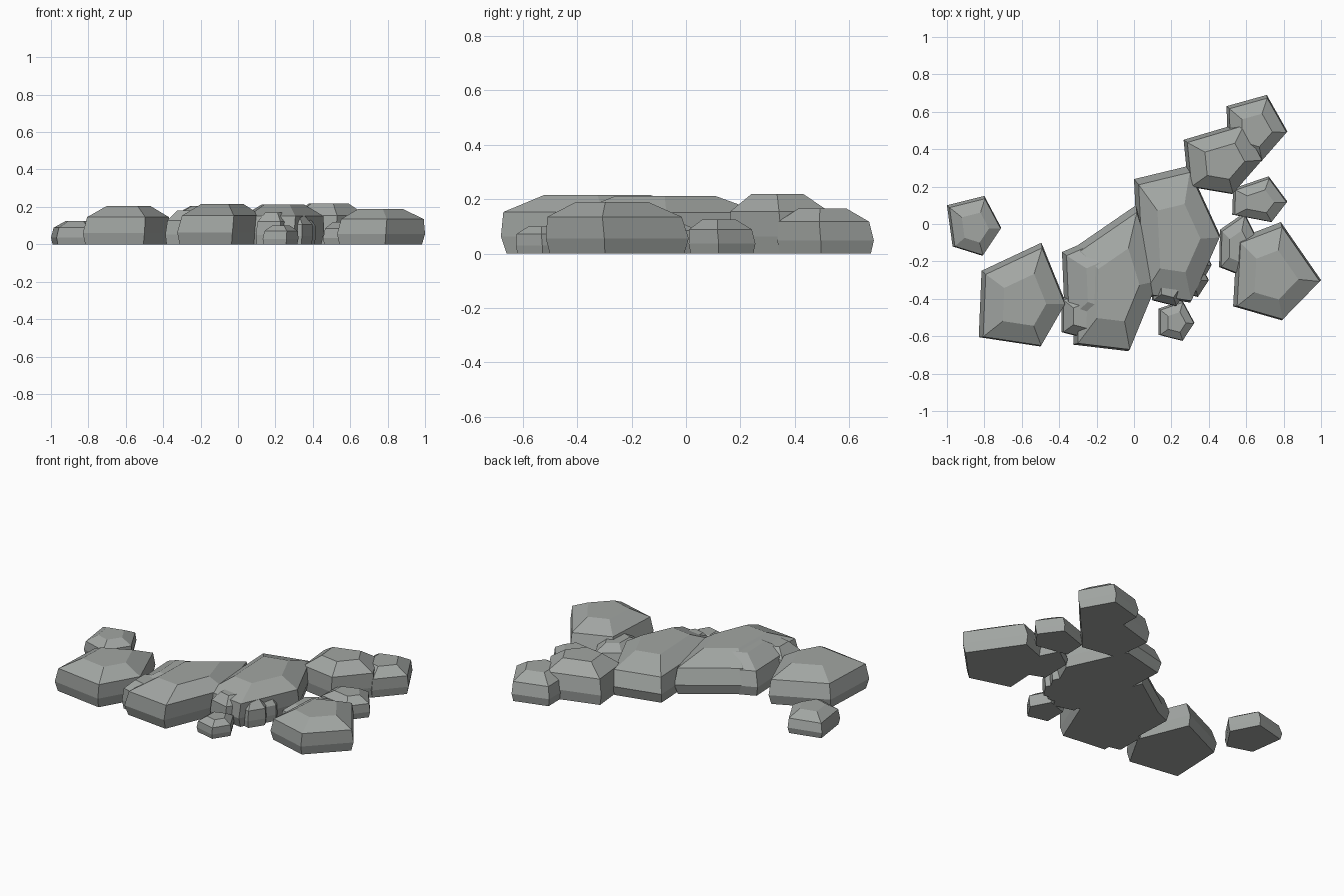
import bpy, bmesh
from mathutils import Vector

if "Cube" in bpy.data.objects:
    bpy.data.objects.remove(bpy.data.objects["Cube"])

stone = bpy.data.materials.new("grey stone")
stone.diffuse_color = (0.36, 0.38, 0.365, 1)
stone.use_nodes = True
stone.node_tree.nodes["Principled BSDF"].inputs["Base Color"].default_value = stone.diffuse_color

# Height (fraction), outline scale, and sideways lean of each ring of a stone
RINGS = [(0.0, 0.94, 0.0), (0.29, 1.0, 0.0), (0.71, 0.94, 0.035), (1.0, 0.5, 0.05)]


def rock(name, height, *outline):
    """Five-sided faceted stone: tucked base, steep sides, sloped shoulder, flat top."""
    pts = [Vector(p) for p in outline]
    n = len(pts)
    mid = sum(pts, Vector((0, 0))) / n
    size = sum((p - mid).length for p in pts) / n
    bm = bmesh.new()
    loops = []
    for z, scale, lean in RINGS:
        shift = Vector((lean, -lean)) * size
        ring = [mid + (p - mid) * scale + shift for p in pts]
        loops.append([bm.verts.new((p.x, p.y, z * height)) for p in ring])
    for low, high in zip(loops, loops[1:]):
        for i in range(n):
            j = (i + 1) % n
            bm.faces.new((low[i], low[j], high[j], high[i]))
    bm.faces.new(loops[0])
    bm.faces.new(loops[-1])
    bmesh.ops.recalc_face_normals(bm, faces=bm.faces)
    me = bpy.data.meshes.new(name)
    bm.to_mesh(me)
    bm.free()
    me.materials.append(stone)
    bpy.context.collection.objects.link(bpy.data.objects.new(name, me))


def pebble(name, height, x, y, w, d):
    """Small stone with the usual five-sided outline, from centre and half sizes."""
    base = [(-0.95, 0.6), (0.35, 1), (1, -0.1), (0.35, -1), (-0.95, -0.7)]
    rock(name, height, *[(x + w * u, y + d * v) for u, v in base])


# Outlying stones on the left
rock("far_left_small_rock", 0.125, (-1, .10), (-.80, .15), (-.71, -.02), (-.81, -.17), (-.97, -.12))
rock("left_rock", 0.205, (-.815, -.25), (-.495, -.10), (-.365, -.42), (-.50, -.655), (-.83, -.605))

# Central mass of overlapping stones
rock("centre_back_rock", 0.205, (-.385, -.15), (.01, .02), (.11, -.24), (-.13, -.59), (-.37, -.51))
rock("centre_front_rock", 0.215, (-.31, -.12), (.01, .10), (.13, -.29), (-.03, -.68), (-.325, -.645))
rock("centre_right_rock", 0.212, (0, .24), (.29, .31), (.46, -.06), (.30, -.42), (.03, -.38))

# Stones trailing to the back right
rock("back_rock", 0.218, (.265, .45), (.585, .545), (.69, .35), (.525, .16), (.29, .20))
rock("far_back_rock", 0.165, (.495, .63), (.71, .69), (.82, .495), (.68, .335), (.50, .39))

# Stones on the right
rock("right_back_small_rock", 0.125, (.53, .19), (.72, .255), (.82, .12), (.735, .01), (.525, .05))
rock("right_middle_small_rock", 0.12, (.46, -.03), (.59, .06), (.67, -.10), (.57, -.275), (.455, -.23))
rock("right_rock", 0.19, (.55, -.08), (.785, .01), (1, -.30), (.79, -.515), (.53, -.44))

# Small stones filling gaps along the front
pebble("front_pebble", 0.10, .225, -.517, .098, .108)
pebble("left_gap_pebble", 0.18, -.27, -.48, .125, .14)
pebble("middle_gap_pebble", 0.17, .19, -.33, .10, .11)
pebble("right_gap_pebble", 0.15, .31, -.29, .09, .10)
pebble("right_edge_pebble", 0.14, .345, -.21, .07, .09)
